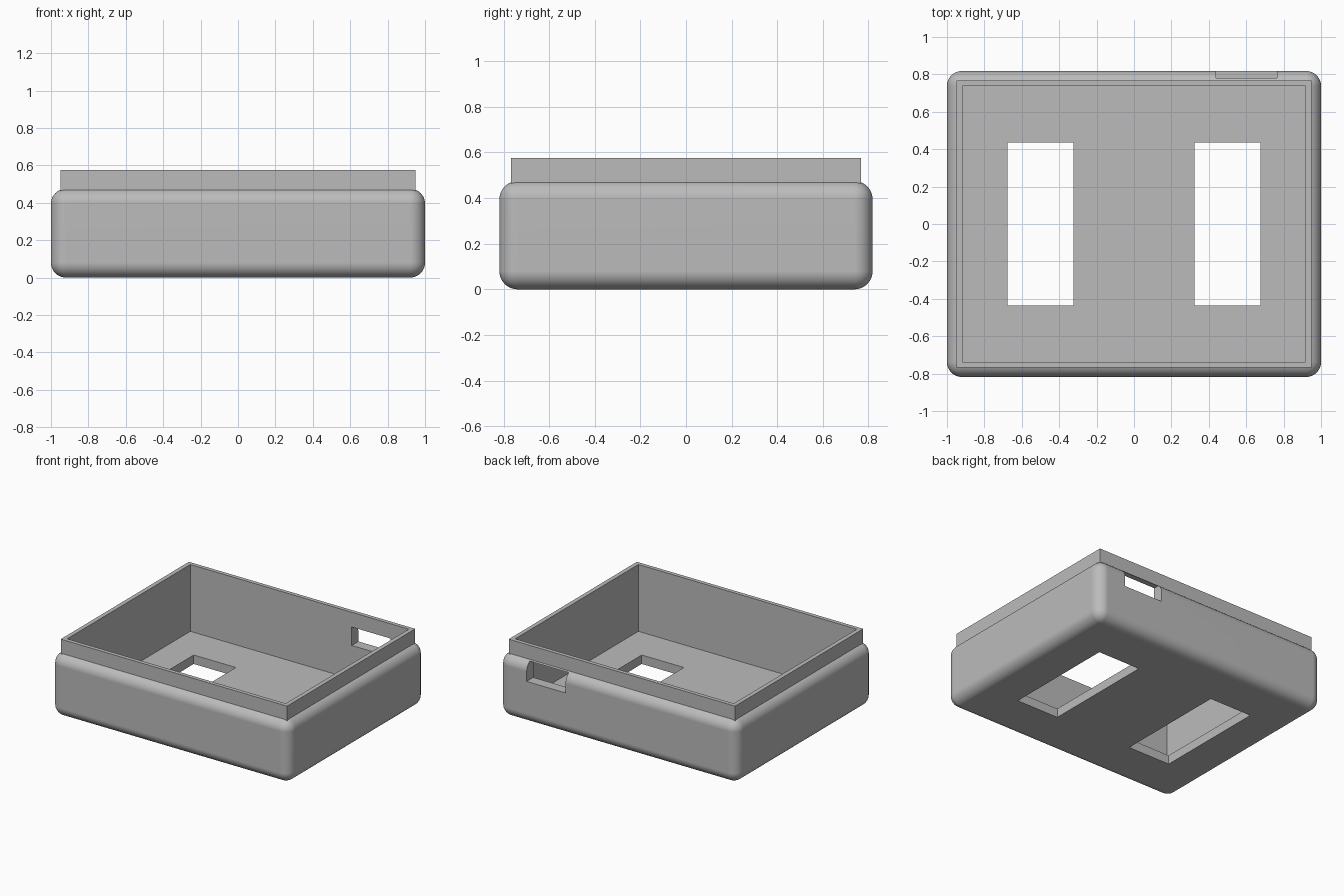
import bpy
import bmesh
import math

cube = bpy.data.objects.get("Cube")
if cube:
    bpy.data.objects.remove(cube, do_unlink=True)

grey = bpy.data.materials.new("light_grey_plastic")
grey.use_nodes = True
COLOUR = (0.5, 0.5, 0.5, 1)
grey.diffuse_color = COLOUR
grey.node_tree.nodes["Principled BSDF"].inputs["Base Color"].default_value = COLOUR


def block(name, x, y, z, radius=0):
    """Box from (min, max) ranges, with optional rounded sides and bottom."""
    bm = bmesh.new()
    bmesh.ops.create_cube(bm, size=1)
    for v in bm.verts:
        v.co = [r[0] if c < 0 else r[1] for c, r in zip(v.co, (x, y, z))]
    if radius:
        edges = [e for e in bm.edges if any(v.co.z < z[1] for v in e.verts)]
        bmesh.ops.bevel(bm, geom=edges, offset=radius, segments=10,
                        profile=0.5, affect='EDGES')
    mesh = bpy.data.meshes.new(name)
    bm.to_mesh(mesh)
    bm.free()
    mesh.materials.append(grey)
    ob = bpy.data.objects.new(name, mesh)
    bpy.context.collection.objects.link(ob)
    return ob


def combine(target, tool, operation):
    """Apply a boolean and remove the tool."""
    mod = target.modifiers.new("boolean", 'BOOLEAN')
    mod.operation = operation
    mod.solver = 'EXACT'
    mod.object = tool
    bpy.context.view_layer.objects.active = target
    bpy.ops.object.modifier_apply(modifier=mod.name)
    bpy.data.objects.remove(tool, do_unlink=True)


# Rounded outer body with a stepped lip above it
case = block("case_body", (-1, 1), (-0.818, 0.818), (0, 0.475), 0.08)
combine(case, block("lip", (-0.95, 0.95), (-0.768, 0.768), (0.3, 0.575)), 'UNION')

# Open cavity
combine(case, block("cavity", (-0.917, 0.917), (-0.738, 0.738), (0.068, 0.8)), 'DIFFERENCE')

# Two floor windows
for side in (-1, 1):
    xs = sorted((side * 0.323, side * 0.677))
    combine(case, block("floor_window", xs, (-0.436, 0.436), (-0.1, 0.2)), 'DIFFERENCE')

# Cable slot through the back wall
combine(case, block("cable_slot", (0.438, 0.765), (0.6, 1), (0.323, 0.463)), 'DIFFERENCE')

# Smooth rounded edges, crisp everywhere else
bpy.ops.object.select_all(action='DESELECT')
case.select_set(True)
bpy.context.view_layer.objects.active = case
bpy.ops.object.shade_smooth_by_angle(angle=math.radians(30))
normals = case.modifiers.new("flat_wall_normals", 'WEIGHTED_NORMAL')
normals.keep_sharp = True
